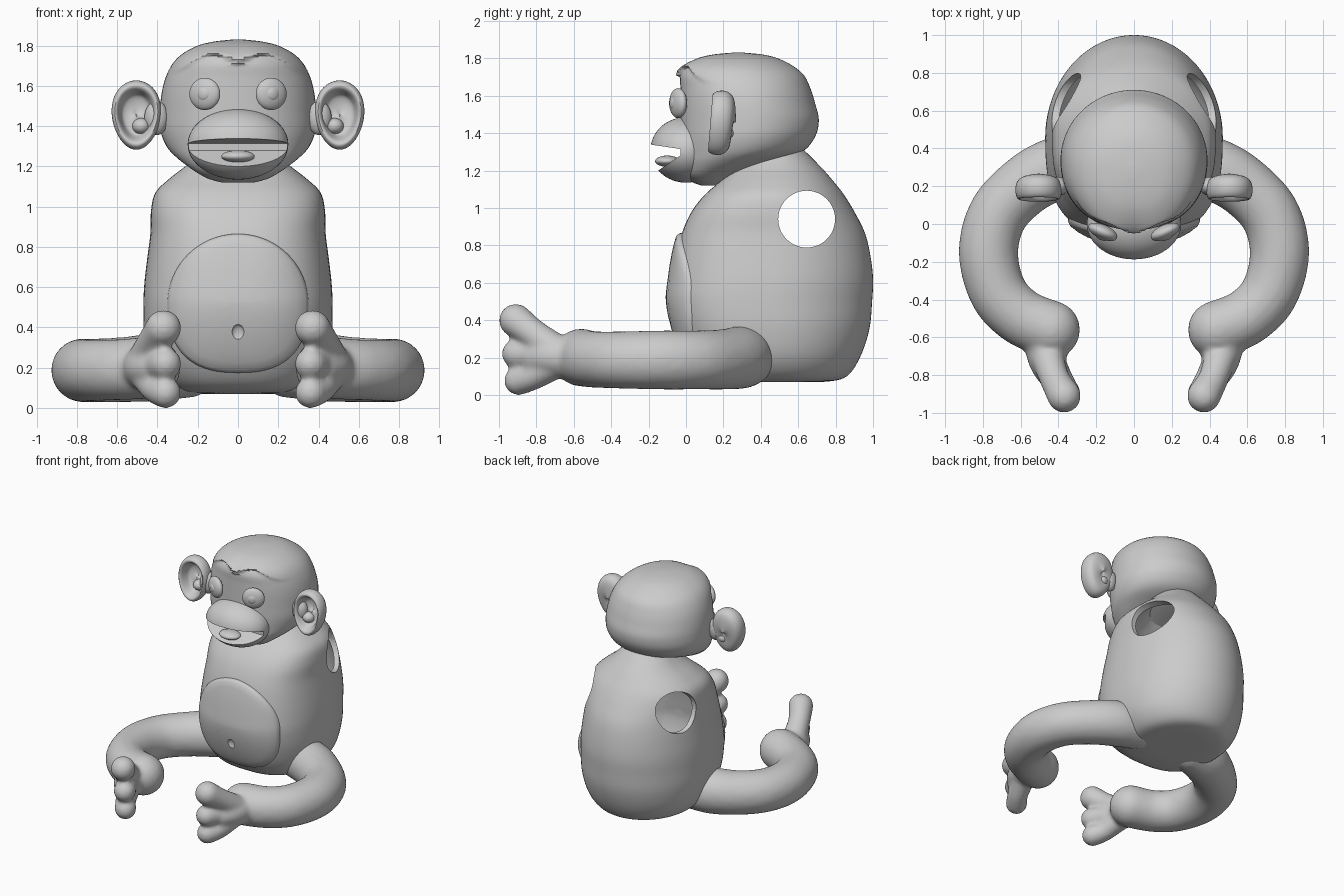
import bpy, bmesh
from math import sin, cos, pi, exp, radians
from mathutils import Vector
from mathutils.bvhtree import BVHTree

if "Cube" in bpy.data.objects:
    bpy.data.objects.remove(bpy.data.objects["Cube"])


def spline(rows, n):
    """Smooth Catmull-Rom interpolation of tuples."""
    out = []
    for i in range(len(rows) - 1):
        a, b, c, d = (rows[max(0, min(len(rows) - 1, i + k))] for k in (-1, 0, 1, 2))
        for j in range(n):
            t = j / n
            out.append(tuple(
                0.5 * (2 * q + (r - p) * t + (2 * p - 5 * q + 4 * r - s) * t * t
                       + (3 * q - p - 3 * r + s) * t ** 3)
                for p, q, r, s in zip(a, b, c, d)))
    return out + [tuple(rows[-1])]


def to_object(name, bm):
    bmesh.ops.recalc_face_normals(bm, faces=bm.faces)
    me = bpy.data.meshes.new(name)
    bm.to_mesh(me)
    bm.free()
    ob = bpy.data.objects.new(name, me)
    bpy.context.collection.objects.link(ob)
    return ob


def loft(name, rings):
    bm = bmesh.new()
    vs = [[bm.verts.new(p) for p in ring] for ring in rings]
    n = len(vs[0])
    for a, b in zip(vs, vs[1:]):
        for i in range(n):
            j = (i + 1) % n
            bm.faces.new((a[i], a[j], b[j], b[i]))
    bm.faces.new(vs[0])
    bm.faces.new(vs[-1])
    return to_object(name, bm)


def power(v, e):
    return (1 if v >= 0 else -1) * abs(v) ** e


def section(z, yf, yb, hw, front, n=80):
    """Horizontal slice: rounded-square front half, elliptical back half."""
    ring = []
    for i in range(n):
        t = 2 * pi * i / n
        e = 2 / front if sin(t) < 0 else 1
        ring.append(Vector((hw * power(cos(t), e),
                            (yf + yb) / 2 + (yb - yf) / 2 * power(sin(t), e), z)))
    return ring


def activate(ob):
    bpy.ops.object.select_all(action='DESELECT')
    ob.select_set(True)
    bpy.context.view_layer.objects.active = ob


def modify(ob, kind, **props):
    activate(ob)
    m = ob.modifiers.new(kind, kind)
    for k, v in props.items():
        setattr(m, k, v)
    bpy.ops.object.modifier_apply(modifier=m.name)


def cut(ob, cutter):
    modify(ob, 'BOOLEAN', operation='DIFFERENCE', solver='EXACT', object=cutter)
    bpy.data.objects.remove(cutter)


def ball(name, loc, scale, rot_z=0):
    bpy.ops.mesh.primitive_uv_sphere_add(segments=48, ring_count=32, location=loc,
                                         scale=scale, rotation=(0, 0, radians(rot_z)))
    ob = bpy.context.object
    ob.name = name
    bpy.ops.object.transform_apply(location=True, rotation=True, scale=True)
    return ob


def finish(ob, mirror=False, angle=40):
    if mirror:
        modify(ob, 'MIRROR', use_mirror_merge=False)
    activate(ob)
    bpy.ops.object.shade_smooth_by_angle(angle=radians(angle))


# Body: hollow egg with open shoulder sockets
body_rows = [(.07, .42, .62, .1), (.072, .25, .76, .24), (.1, .1, .86, .35), (.2, .01, .93, .43),
             (.35, -.05, .98, .465), (.5, -.08, .995, .47), (.62, -.07, 1, .465),
             (.75, -.05, .985, .45), (.87, -.02, .955, .435), (.98, .03, .9, .432),
             (1.07, .1, .845, .41), (1.14, .18, .79, .34), (1.22, .26, .72, .24), (1.34, .36, .6, .13)]
rings = [section(*r, 2.7) for r in spline(body_rows, 5)]
body = loft("body", rings)
tree = BVHTree.FromPolygons([v.co for v in body.data.vertices],
                            [list(p.vertices) for p in body.data.polygons])
mid = Vector((0, .47, .62))
cut(body, loft("cavity", [[mid + (p - mid) * .92 for p in r] for r in rings]))
bpy.ops.mesh.primitive_cylinder_add(vertices=48, radius=.152, depth=1.4,
                                    location=(0, .645, .94), rotation=(0, pi / 2, 0))
cut(body, bpy.context.object)
finish(body)

# Belly patch hugging the body, with navel
rings = []
for r, off in [(.02, .04), (.5, .04), (1, .04), (1, -.008), (.985, -.02), (.96, -.026),
               (.85, -.027), (.7, -.028), (.5, -.028), (.3, -.028), (.15, -.028), (.02, -.028)]:
    ring = []
    for i in range(80):
        t = 2 * pi * i / 80
        e = .8 if sin(t) < 0 else 1
        x, z = .35 * r * power(cos(t), e), .52 + .345 * r * power(sin(t), e)
        hit = tree.ray_cast(Vector((x, -2, z)), Vector((0, 1, 0)))[0]
        ring.append((x, hit.y + off, z))
    rings.append(ring)
belly = loft("belly_patch", rings)
cut(belly, ball("navel_cutter", (0, -.095, .37), (.033, .025, .045)))
finish(belly)

# Head with M-shaped brow ridge
head_rows = [(1.12, .08, .16, .08), (1.14, .03, .2, .15), (1.18, -.02, .29, .22),
             (1.24, -.03, .46, .3), (1.3, -.03, .62, .355), (1.38, -.03, .69, .385),
             (1.47, -.03, .71, .388), (1.56, -.03, .69, .38), (1.64, -.03, .665, .36),
             (1.71, -.03, .63, .325), (1.76, -.0, .57, .275), (1.8, .07, .49, .2),
             (1.82, .15, .41, .12), (1.83, .25, .31, .03)]
head = loft("head", [section(*r, 2.2) for r in spline(head_rows, 8)])
for v in head.data.vertices:
    t = abs(v.co.x)
    d = v.co.z - (1.70 + .05 * sin(pi * min(t, .32) / .24))
    if v.co.y < .25 and d > 0:
        v.co.y -= .035 * min(1, d / .012) * exp(-d / .06) * max(0, 1 - (t / .33) ** 3)
finish(head, angle=50)

# Muzzle with open mouth, and tongue
muzzle = ball("muzzle", (0, 0, 1.31), (.25, .19, .175))
wedge = [(-.03, 1.315), (-.03, 1.28), (-.17, 1.185), (-.4, 1.03), (-.4, 1.37)]
cut(muzzle, loft("mouth_cutter", [[(x, y, z) for y, z in wedge] for x in (-.4, .4)]))
finish(muzzle)
finish(ball("tongue", (0, -.1, 1.25), (.083, .065, .03)))

# Eyes and pupils
finish(ball("eyes", (.165, -.042, 1.56), (.082, .038, .08), 24), mirror=True)
finish(ball("pupils", (.172, -.069, 1.56), (.034, .016, .034), 24), mirror=True)

# Ears: dished ovals with a thick rolled rim
profile = [(.02, .06), (.5, .057), (.8, .045), (.95, .02), (1, -.01), (.97, -.045), (.87, -.065),
           (.75, -.055), (.65, -.02), (.55, .01), (.3, .022), (.02, .022)]
rings = []
for r, y in spline(profile, 3):
    ring = []
    for i in range(48):
        t = 2 * pi * i / 48
        ring.append((.505 + r * .122 * cos(t) * (1 + .12 * sin(t)),
                     .195 + y + .012 * sin(t), 1.455 + r * .172 * sin(t)))
    rings.append(ring)
finish(loft("ears", rings), mirror=True)
finish(ball("ear_bases", (.405, .2, 1.44), (.06, .05, .085)), mirror=True)
finish(ball("ear_folds", (.48, .205, 1.40), (.045, .05, .04)), mirror=True)

# Legs with three-toed feet, blended into one smooth form
strands = [
    [(.25, .33, .2, .15), (.42, .29, .2, .168), (.58, .2, .19, .162), (.72, .05, .187, .159),
     (.77, -.15, .187, .159), (.72, -.36, .187, .154), (.6, -.49, .19, .152), (.44, -.56, .2, .155)],
    [(.46, -.6, .2, .13), (.46, -.72, .205, .1), (.42, -.8, .2, .088)],
    [(.46, -.7, .24, .09), (.42, -.82, .33, .08), (.37, -.91, .398, .09)],
    [(.44, -.75, .21, .08), (.36, -.905, .22, .08)],
    [(.45, -.72, .16, .085), (.41, -.82, .1, .075), (.36, -.895, .076, .078)],
]
bm = bmesh.new()
for strand in strands:
    for x, y, z, r in spline(strand, 7):
        made = bmesh.ops.create_icosphere(bm, subdivisions=3, radius=r)
        bmesh.ops.translate(bm, verts=made["verts"], vec=(x, y, z))
legs = to_object("legs", bm)
modify(legs, 'REMESH', mode='VOXEL', voxel_size=.014)
modify(legs, 'SMOOTH', factor=.5, iterations=10)
finish(legs, mirror=True, angle=80)
